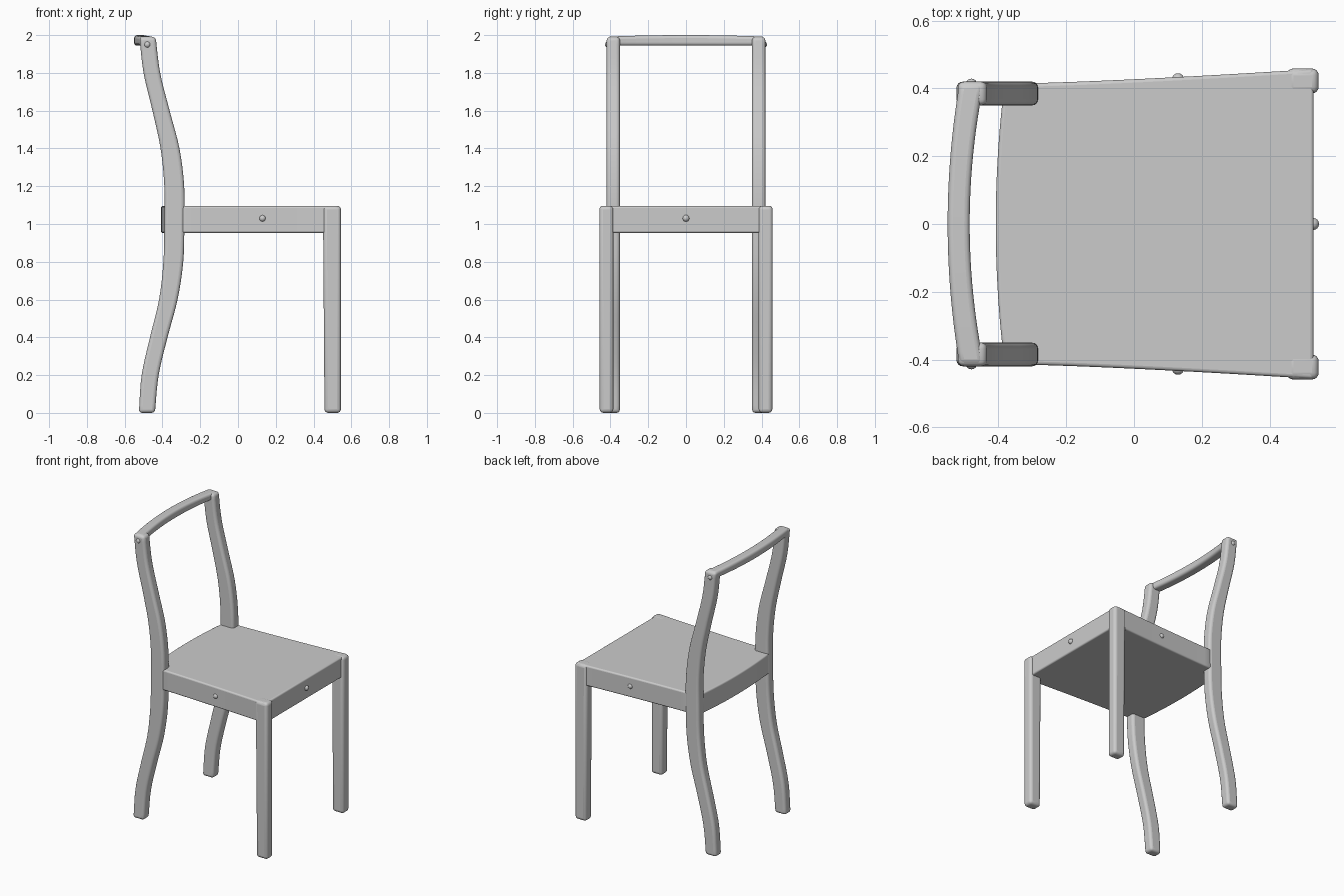
import bpy, bmesh, math
from mathutils import Vector

cube = bpy.data.objects.get("Cube")
if cube:
    bpy.data.objects.remove(cube, do_unlink=True)

grey = bpy.data.materials.new("painted grey")
grey.use_nodes = True
GREY = (0.6, 0.6, 0.6, 1)
grey.diffuse_color = GREY
grey.node_tree.nodes["Principled BSDF"].inputs["Base Color"].default_value = GREY


def finish(bm, name, bevel=0.0):
    """Turn a bmesh into a smooth, softly bevelled object."""
    bmesh.ops.recalc_face_normals(bm, faces=bm.faces)
    mesh = bpy.data.meshes.new(name)
    bm.to_mesh(mesh)
    bm.free()
    mesh.materials.append(grey)
    ob = bpy.data.objects.new(name, mesh)
    bpy.context.collection.objects.link(ob)
    if bevel:
        mod = ob.modifiers.new("soft edges", 'BEVEL')
        mod.width = bevel
        mod.segments = 4
        mod.limit_method = 'ANGLE'
        mod.angle_limit = math.radians(40)
    bpy.ops.object.select_all(action='DESELECT')
    ob.select_set(True)
    bpy.context.view_layer.objects.active = ob
    bpy.ops.object.shade_smooth_by_angle(angle=math.radians(40))
    return ob


def loft(rings, name, bevel):
    """Skin a row of four-cornered sections."""
    bm = bmesh.new()
    rows = [[bm.verts.new(p) for p in ring] for ring in rings]
    for a, b in zip(rows, rows[1:]):
        for i in range(4):
            j = (i + 1) % 4
            bm.faces.new((a[i], a[j], b[j], b[i]))
    bm.faces.new(rows[0])
    bm.faces.new(rows[-1])
    return finish(bm, name, bevel)


def section(x0, x1, y0, y1, z):
    return [(x0, y0, z), (x1, y0, z), (x1, y1, z), (x0, y1, z)]


def spline(points, steps=5):
    """Catmull-Rom curve through a few points."""
    pts = [Vector(p) for p in points]
    pts = [2 * pts[0] - pts[1]] + pts + [2 * pts[-1] - pts[-2]]
    out = []
    for i in range(1, len(pts) - 2):
        a, b, c, d = pts[i - 1:i + 3]
        for s in range(steps):
            t = s / steps
            out.append(0.5 * (2 * b + (c - a) * t + (2 * a - 5 * b + 4 * c - d) * t ** 2
                              + (3 * b - a - 3 * c + d) * t ** 3))
    return out + [pts[-2]]


def stud(name, loc):
    bm = bmesh.new()
    bmesh.ops.create_uvsphere(bm, u_segments=16, v_segments=10, radius=0.018)
    bmesh.ops.translate(bm, verts=bm.verts, vec=loc)
    finish(bm, name)


# Rear post profile: rear edge x, front edge x, height
post = spline([(-0.525, -0.44, 0), (-0.51, -0.42, 0.2), (-0.466, -0.373, 0.4),
               (-0.418, -0.32, 0.6), (-0.395, -0.29, 0.8), (-0.39, -0.284, 1.0),
               (-0.39, -0.285, 1.2), (-0.41, -0.31, 1.4), (-0.453, -0.362, 1.6),
               (-0.50, -0.412, 1.8), (-0.522, -0.436, 1.99)])

for side, s in (("left", 1), ("right", -1)):
    # Curved rear legs that continue up as back posts
    loft([section(p.x, p.y, s * 0.35, s * 0.42, p.z) for p in post],
         "rear_leg_" + side, 0.018)
    # Straight front legs
    loft([section(0.458, 0.545, s * 0.385, s * 0.457, 0),
          section(0.45, 0.545, s * 0.385, s * 0.459, 1.096)],
         "front_leg_" + side, 0.02)
    # Round joint plugs
    stud("seat_plug_" + side, (0.13, s * 0.427, 1.03))
    stud("post_plug_" + side, (-0.48, s * 0.411, 1.95))
stud("front_plug", (0.528, 0, 1.03))

# Tapered seat block with bowed rear edge and gently flared sides
N = 16
rear = []
for i in range(N + 1):
    y = 0.365 - 0.73 * i / N
    rear.append((-0.408 + 0.02 * (y / 0.365) ** 2, y))
flare = [(-0.33 + 0.86 * i / 10,
          0.415 + 0.042 * (i / 10) ** 1.3) for i in range(11)]
outline = rear + [(x, -y) for x, y in flare] + flare[::-1]
bm = bmesh.new()
base = bm.faces.new([bm.verts.new((x, y, 0.953)) for x, y in outline])
top = bmesh.ops.extrude_face_region(bm, geom=[base])
bmesh.ops.translate(bm, vec=(0, 0, 0.142),
                    verts=[v for v in top["geom"] if isinstance(v, bmesh.types.BMVert)])
finish(bm, "seat", 0.01)

# Bowed top rail between the posts
rings = []
for i in range(25):
    y = -0.415 + 0.83 * i / 24
    bow = (y / 0.415) ** 2
    x0, x1 = -0.55 + 0.035 * bow, -0.485 + 0.042 * bow
    z0, z1 = 1.944, 2.0 - 0.008 * bow
    rings.append([(x0, y, z0), (x1, y, z0), (x1, y, z1), (x0, y, z1)])
loft(rings, "top_rail", 0.016)
